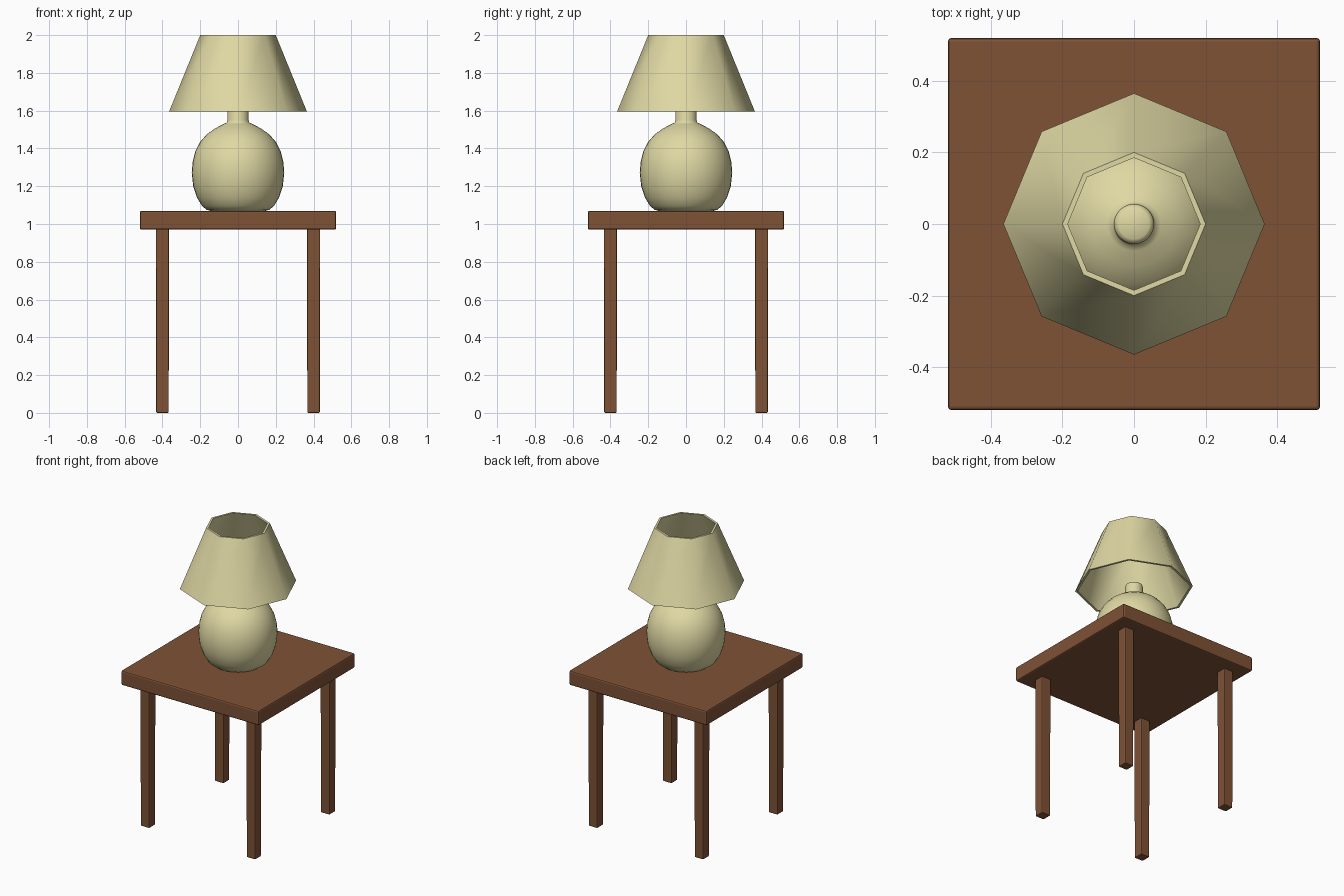
import bpy, bmesh, math

cube = bpy.data.objects.get("Cube")
if cube:
    bpy.data.objects.remove(cube, do_unlink=True)


def material(name, rgb):
    m = bpy.data.materials.new(name)
    m.use_nodes = True
    m.diffuse_color = (*rgb, 1)
    m.node_tree.nodes["Principled BSDF"].inputs["Base Color"].default_value = (*rgb, 1)
    return m


WOOD = material("brown wood", (0.21, 0.085, 0.037))
CREAM = material("cream", (0.74, 0.69, 0.37))


def finish(bm, name, mat, smooth_angle=None):
    bmesh.ops.recalc_face_normals(bm, faces=bm.faces)
    mesh = bpy.data.meshes.new(name)
    bm.to_mesh(mesh)
    bm.free()
    obj = bpy.data.objects.new(name, mesh)
    bpy.context.collection.objects.link(obj)
    mesh.materials.append(mat)
    if smooth_angle:
        bpy.ops.object.select_all(action='DESELECT')
        obj.select_set(True)
        bpy.context.view_layer.objects.active = obj
        bpy.ops.object.shade_smooth_by_angle(angle=math.radians(smooth_angle))
    return obj


def box(name, centre, size, bevel, taper=1.0):
    """Bevelled box; taper scales the lower end."""
    bm = bmesh.new()
    bmesh.ops.create_cube(bm, size=1)
    for v in bm.verts:
        k = taper if v.co.z < 0 else 1
        v.co.x *= size[0] * k
        v.co.y *= size[1] * k
        v.co.z *= size[2]
    bmesh.ops.bevel(bm, geom=bm.edges[:], offset=bevel, segments=2,
                    profile=0.5, affect='EDGES')
    obj = finish(bm, name, WOOD)
    obj.location = centre
    return obj


def lathe(name, profile, sides, mat, smooth_angle, closed=False):
    """Revolve (radius, height) points around z; closed joins last to first."""
    bm = bmesh.new()
    rings = []
    for r, z in profile:
        rings.append([bm.verts.new((r * math.cos(i * math.tau / sides),
                                    r * math.sin(i * math.tau / sides), z))
                      for i in range(sides)])
    pairs = list(zip(rings, rings[1:]))
    if closed:
        pairs.append((rings[-1], rings[0]))
    else:
        bm.faces.new(rings[0])
        bm.faces.new(rings[-1])
    for a, b in pairs:
        for i in range(sides):
            j = (i + 1) % sides
            bm.faces.new((a[i], a[j], b[j], b[i]))
    return finish(bm, name, mat, smooth_angle)


# Table
box("table_top", (0, 0, 1.02), (1.04, 1.04, 0.1), 0.01)
for side, x in (("left", 0.4), ("right", -0.4)):
    for end, y in (("front", -0.4), ("back", 0.4)):
        box(f"{end}_{side}_leg", (x, y, 0.4875), (0.07, 0.07, 0.975), 0.006, 0.94)

# Lamp body: round ball with a flat foot and a short neck
lathe("lamp_base", [
    (0.14, 1.068), (0.165, 1.075), (0.19, 1.095), (0.217, 1.14), (0.237, 1.2),
    (0.245, 1.27), (0.24, 1.33), (0.226, 1.385), (0.2, 1.435), (0.165, 1.475),
    (0.12, 1.507), (0.075, 1.53), (0.06, 1.537), (0.056, 1.55),
    (0.056, 1.6), (0.052, 1.613), (0.042, 1.62)], 40, CREAM, 50)

# Open eight-sided shade with a thin wall
lathe("lamp_shade", [(0.365, 1.595), (0.2, 2.0), (0.185, 2.0), (0.35, 1.595)],
      8, CREAM, 60, closed=True)
